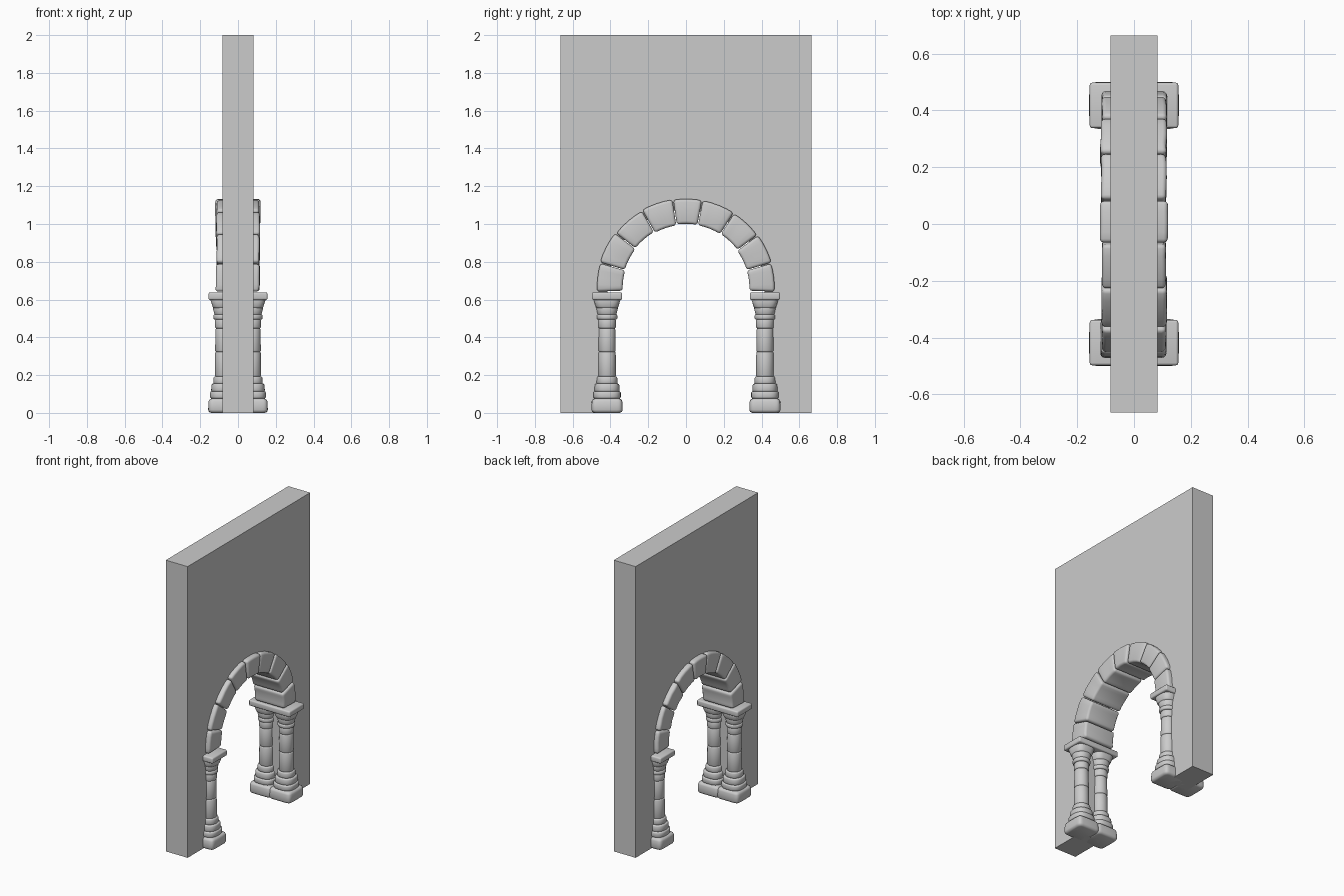
import bpy, bmesh, math, random
from math import sin, cos, pi, radians

random.seed(4)
cube = bpy.data.objects.get("Cube")
if cube:
    bpy.data.objects.remove(cube, do_unlink=True)

stone = bpy.data.materials.new("grey stone")
stone.use_nodes = True
GREY = (0.6, 0.6, 0.6, 1)
stone.diffuse_color = GREY
bsdf = stone.node_tree.nodes["Principled BSDF"]
bsdf.inputs["Base Color"].default_value = GREY
bsdf.inputs["Roughness"].default_value = 0.9


def finish(name, bm, smooth=True):
    bmesh.ops.recalc_face_normals(bm, faces=bm.faces)
    mesh = bpy.data.meshes.new(name)
    bm.to_mesh(mesh)
    bm.free()
    mesh.materials.append(stone)
    ob = bpy.data.objects.new(name, mesh)
    bpy.context.collection.objects.link(ob)
    if smooth:
        mesh.shade_smooth()
        mesh.set_sharp_from_angle(angle=radians(50))
    return ob


def round_edges(bm, width):
    bm.normal_update()
    edges = [e for e in bm.edges if e.calc_face_angle(0) > 0.6]
    bmesh.ops.bevel(bm, geom=edges, offset=width, segments=3, profile=0.5,
                    affect='EDGES', clamp_overlap=True)


def loft(bm, rings):
    """Skin a stack of closed rings and cap both ends."""
    loops = [[bm.verts.new(p) for p in ring] for ring in rings]
    n = len(loops[0])
    for a, b in zip(loops, loops[1:]):
        for i in range(n):
            j = (i + 1) % n
            bm.faces.new((a[i], a[j], b[j], b[i]))
    bm.faces.new(loops[0][::-1])
    bm.faces.new(loops[-1])


def outline(cx, cy, z, rx, ry, power, n=32):
    def curve(t):
        return math.copysign(abs(t) ** (2 / power), t)
    return [(cx + rx * curve(cos(2 * pi * i / n)),
             cy + ry * curve(sin(2 * pi * i / n)), z) for i in range(n)]


def drum(bm, cx, cy, z0, z1, r0, r1, power=2.0, soft=0.01):
    """One stone course with softened rims; r0 and r1 are its end radii."""
    rings = []
    for t, inset in ((0, 1), (0.3, 0.3), (1, 0)):
        r = r0 - soft * inset
        rings.append(outline(cx, cy, z0 + soft * t, r, r, power))
    for t, inset in ((1, 0), (0.3, 0.3), (0, 1)):
        r = r1 - soft * inset
        rings.append(outline(cx, cy, z1 - soft * t, r, r, power))
    loft(bm, rings)


# Wall slab with an arched opening
WALL_X, WALL_Y, SPRING, JAMB = 0.083, 0.665, 0.66, 0.415
profile = [(-WALL_Y, 0), (-JAMB, 0)]
profile += [(-JAMB * cos(pi * i / 24), SPRING + JAMB * sin(pi * i / 24))
            for i in range(25)]
profile += [(JAMB, 0), (WALL_Y, 0), (WALL_Y, 2), (-WALL_Y, 2)]
bm = bmesh.new()
loft(bm, [[(x, y, z) for y, z in profile] for x in (-WALL_X, WALL_X)])
finish("wall", bm, smooth=False)

# Wedge stones of the arch
joints = [-2.5, 16.5, 36.5, 57.5, 79.5, 98.5, 119.5, 142, 163.5, 182.5]
for k, (a0, a1) in enumerate(zip(joints, joints[1:])):
    bm = bmesh.new()
    inner = 0.338 + random.uniform(-0.004, 0.004)
    outer = 0.472 + random.uniform(-0.004, 0.004)
    left = 0.116 + random.uniform(-0.004, 0.005)
    right = -0.116 - random.uniform(-0.004, 0.005)
    angles = [radians(a0 + 0.3 + (a1 - a0 - 0.6) * i / 4) for i in range(5)]
    rings = []
    for a in angles:
        tilt = random.uniform(-0.002, 0.002)
        rings.append([(x + tilt, r * cos(a), SPRING + r * sin(a))
                      for x, r in ((right, inner), (left, inner),
                                   (left, outer), (right, outer))])
    loft(bm, rings)
    round_edges(bm, 0.015)
    finish(f"arch_stone_{k + 1}", bm)

# Piers: paired columns on plinths, sharing one impost slab
COLUMN_X, COLUMN_Y = 0.075, 0.418
courses = [  # name, bottom, top, lower radius, upper radius, squareness
    ("plinth", 0.0, 0.076, 0.083, 0.081, 7),
    ("base_lower", 0.076, 0.114, 0.073, 0.073, 2.8),
    ("base_middle", 0.112, 0.155, 0.067, 0.065, 2.5),
    ("base_upper", 0.153, 0.193, 0.056, 0.054, 2.2),
    ("shaft_lower", 0.190, 0.324, 0.047, 0.046, 2),
    ("shaft_upper", 0.322, 0.449, 0.046, 0.044, 2),
    ("neck", 0.447, 0.497, 0.047, 0.047, 2),
    ("collar", 0.494, 0.522, 0.055, 0.055, 2),
    ("capital_lower", 0.518, 0.565, 0.051, 0.058, 2.2),
    ("capital_upper", 0.555, 0.606, 0.060, 0.071, 3),
]
for end, sy in (("front", -1), ("back", 1)):
    for side, sx in (("left", 1), ("right", -1)):
        for part, z0, z1, r0, r1, power in courses:
            bm = bmesh.new()
            soft = 0.016 if part == "plinth" else 0.008
            drum(bm, sx * COLUMN_X, sy * COLUMN_Y, z0, z1, r0, r1, power, soft)
            finish(f"{end}_{side}_{part}", bm)
    bm = bmesh.new()
    bmesh.ops.create_cube(bm, size=1)
    for v in bm.verts:
        v.co.x *= 0.312
        v.co.y = v.co.y * 0.16 + sy * COLUMN_Y
        v.co.z = v.co.z * 0.04 + 0.618
    round_edges(bm, 0.009)
    finish(f"{end}_impost", bm)
